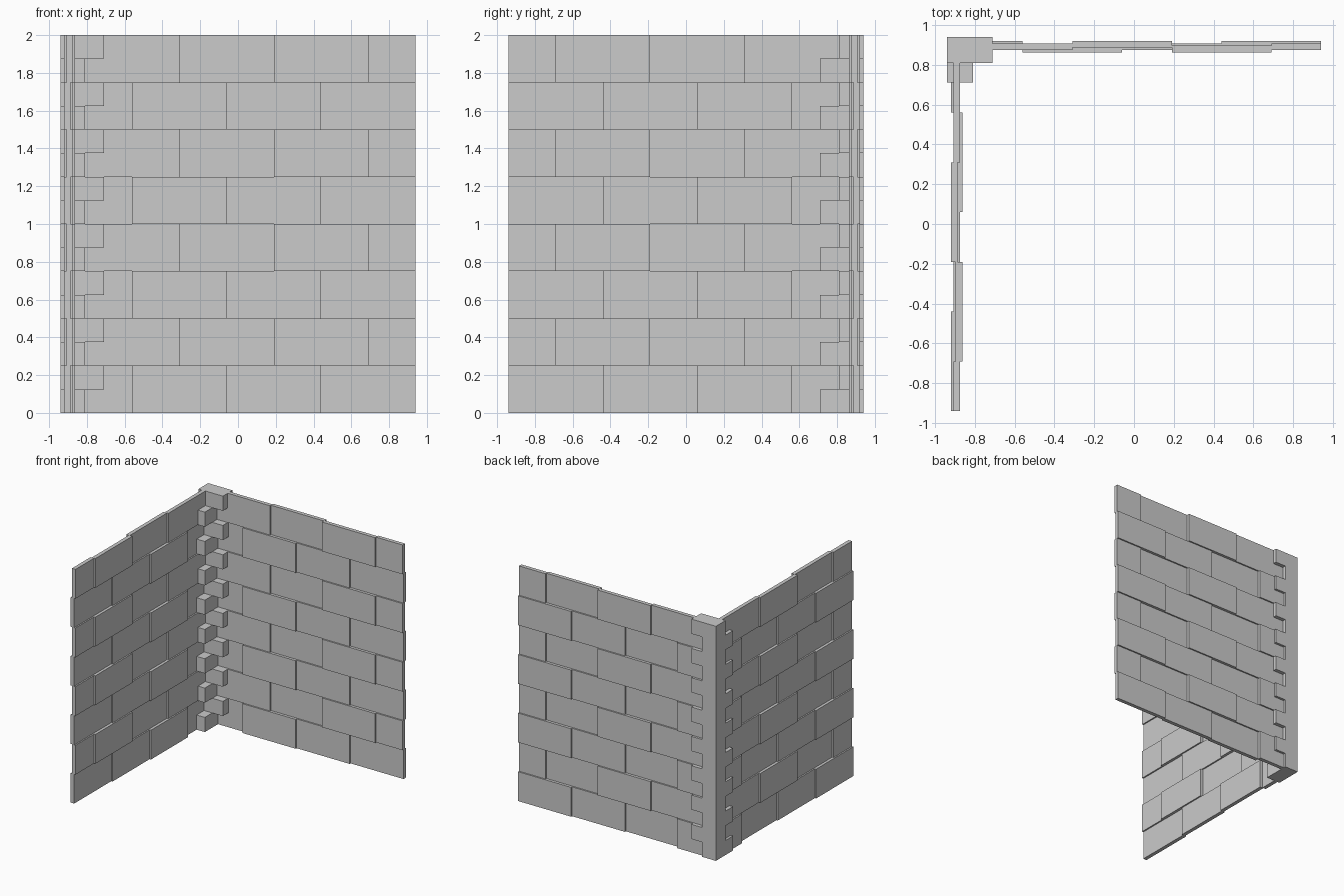
import bpy

old = bpy.data.objects.get("Cube")
if old:
    bpy.data.objects.remove(old, do_unlink=True)

stone = bpy.data.materials.new("grey stone")
stone.use_nodes = True
GREY = (0.595, 0.595, 0.595, 1)
stone.diffuse_color = GREY
stone.node_tree.nodes["Principled BSDF"].inputs["Base Color"].default_value = GREY

EDGE = 0.94        # outer limit of the footprint
ROW = 0.25         # brick course height
LONG, SHORT = 0.23, 0.13    # sides of the corner stones
FACES = [(0, 1, 2, 3), (7, 6, 5, 4), (0, 4, 5, 1),
         (1, 5, 6, 2), (2, 6, 7, 3), (3, 7, 4, 0)]


def build(name, boxes):
    """One flat-shaded object from a list of (low corner, high corner)."""
    verts, faces = [], []
    for (x0, y0, z0), (x1, y1, z1) in boxes:
        n = len(verts)
        for z in (z1, z0):
            verts += [(x0, y0, z), (x1, y0, z), (x1, y1, z), (x0, y1, z)]
        faces += [tuple(n + i for i in f) for f in FACES]
    mesh = bpy.data.meshes.new(name)
    mesh.from_pydata(verts, [], faces)
    mesh.materials.append(stone)
    obj = bpy.data.objects.new(name, mesh)
    bpy.context.collection.objects.link(obj)


# Three overlapping brick depths: inner, middle and outer
DEPTH = {"I": (0.863, 0.896), "M": (0.875, 0.908), "O": (0.887, 0.92)}
COURSES = ["OIMO", "MOIM"]      # even and odd courses, from the corner out

back_bricks, side_bricks = [], []
for row in range(8):
    z = row * ROW
    first = 0.63 if row % 2 else 0.38
    ends = [SHORT] + [first + 0.5 * i for i in range(3)] + [2 * EDGE]
    for a, b, mark in zip(ends, ends[1:], COURSES[row % 2]):
        lo, hi = DEPTH[mark]
        back_bricks.append(((a - EDGE, lo, z), (b - EDGE, hi, z + ROW)))
        side_bricks.append(((-hi, EDGE - b, z), (-lo, EDGE - a, z + ROW)))
build("back_wall_bricks", back_bricks)
build("side_wall_bricks", side_bricks)

# Corner stones alternate their long side between the two walls
HEIGHT = ROW / 2
quoins = []
for i in range(16):
    dx, dy = (LONG, SHORT) if i % 2 else (SHORT, LONG)
    quoins.append(((-EDGE, EDGE - dy, i * HEIGHT),
                   (dx - EDGE, EDGE, (i + 1) * HEIGHT)))
build("corner_stones", quoins)
